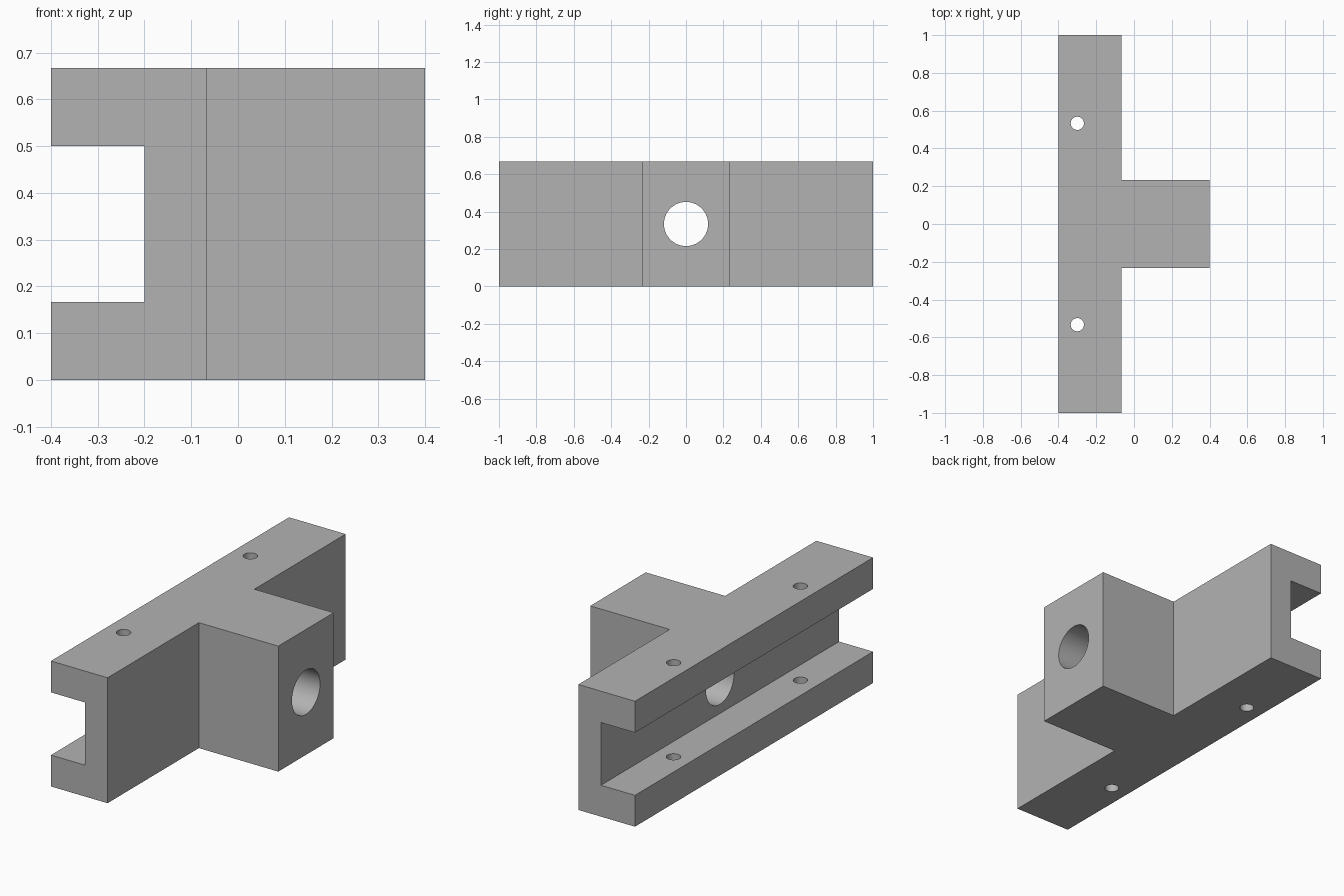
import bpy
import bmesh
from math import pi, radians

if "Cube" in bpy.data.objects:
    bpy.data.objects.remove(bpy.data.objects["Cube"], do_unlink=True)

HEIGHT = 0.667
BACK, RAIL_FACE, BOSS_FACE = -0.4, -0.067, 0.4
BOSS_HALF = 0.233

grey = bpy.data.materials.new("plain grey")
grey.use_nodes = True
colour = (0.45, 0.45, 0.45, 1)
grey.diffuse_color = colour
grey.node_tree.nodes["Principled BSDF"].inputs["Base Color"].default_value = colour


def cut(target, cutter):
    """Subtract a cutter from the target, then discard the cutter."""
    mod = target.modifiers.new("cut", "BOOLEAN")
    mod.operation = "DIFFERENCE"
    mod.solver = "EXACT"
    mod.object = cutter
    bpy.context.view_layer.objects.active = target
    bpy.ops.object.modifier_apply(modifier=mod.name)
    bpy.data.objects.remove(cutter, do_unlink=True)


def cylinder(radius, depth, location, rotation=(0, 0, 0)):
    bpy.ops.mesh.primitive_cylinder_add(vertices=64, radius=radius, depth=depth,
                                        location=location, rotation=rotation)
    return bpy.context.object


# T-shaped block: long rail with a central boss
outline = [(BACK, -1), (RAIL_FACE, -1), (RAIL_FACE, -BOSS_HALF), (BOSS_FACE, -BOSS_HALF),
           (BOSS_FACE, BOSS_HALF), (RAIL_FACE, BOSS_HALF), (RAIL_FACE, 1), (BACK, 1)]
bm = bmesh.new()
base = bm.faces.new([bm.verts.new((x, y, 0)) for x, y in outline])
extruded = bmesh.ops.extrude_face_region(bm, geom=[base])["geom"]
top = [v for v in extruded if isinstance(v, bmesh.types.BMVert)]
bmesh.ops.translate(bm, verts=top, vec=(0, 0, HEIGHT))
bmesh.ops.recalc_face_normals(bm, faces=bm.faces)
mesh = bpy.data.meshes.new("rail_bracket")
bm.to_mesh(mesh)
bm.free()
mesh.materials.append(grey)
bracket = bpy.data.objects.new("rail_bracket", mesh)
bpy.context.collection.objects.link(bracket)

# Channel along the full length of the rail
bpy.ops.mesh.primitive_cube_add(size=1, location=(BACK, 0, HEIGHT / 2))
channel = bpy.context.object
channel.scale = (0.4, 2.4, HEIGHT / 2)
cut(bracket, channel)

# Large bore through the boss into the channel
cut(bracket, cylinder(0.118, 1.2, (0.1, 0, HEIGHT / 2), (0, pi / 2, 0)))

# Small bolt holes through both flanges
for side in (-1, 1):
    cut(bracket, cylinder(0.035, 1, (-0.3, side * 0.533, HEIGHT / 2)))

# Keep one material and smooth only the hole walls
bracket.data.materials.clear()
bracket.data.materials.append(grey)
bpy.ops.object.select_all(action="DESELECT")
bracket.select_set(True)
bpy.context.view_layer.objects.active = bracket
bpy.ops.object.shade_smooth_by_angle(angle=radians(30))
